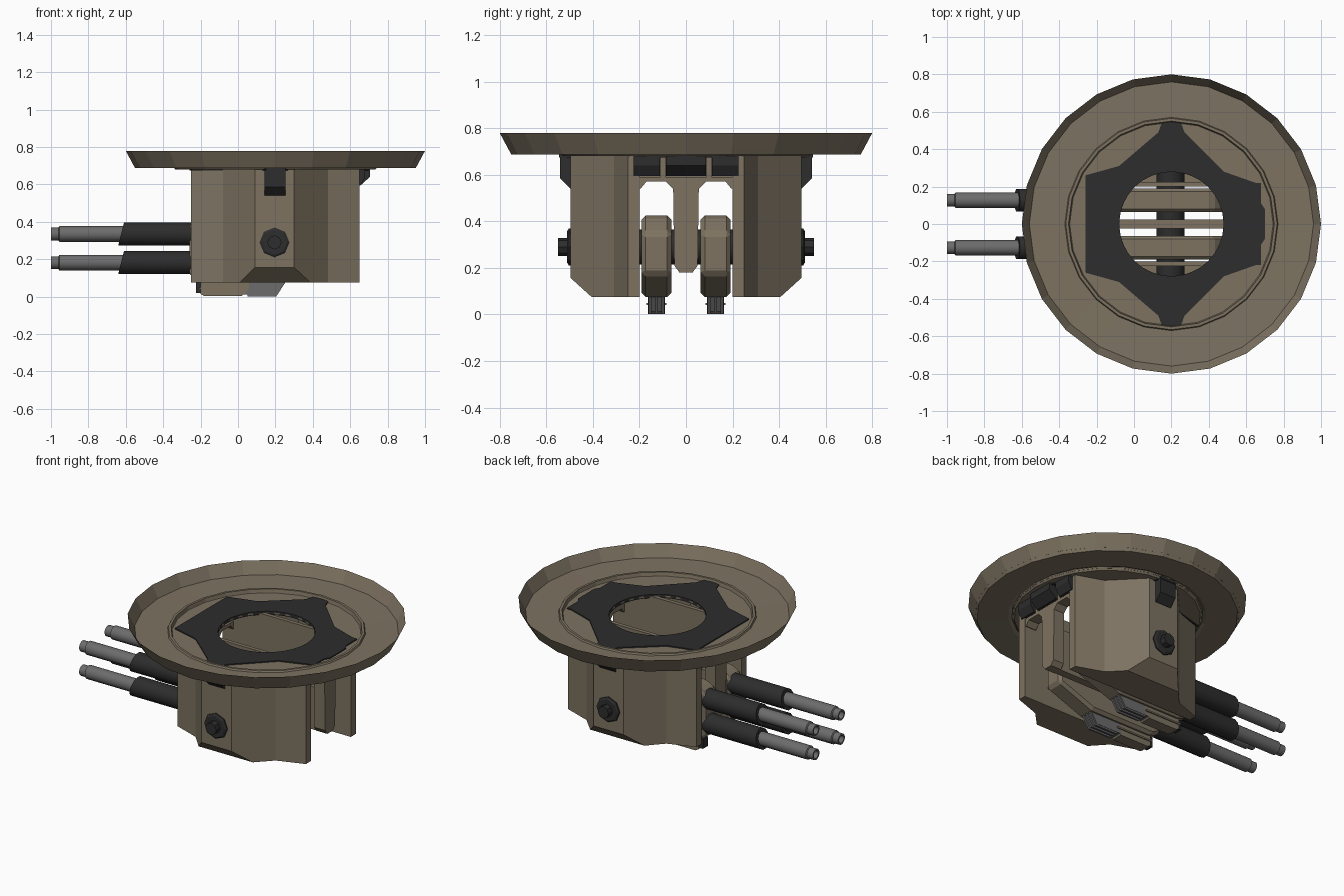
import bpy, bmesh, math
from mathutils import Matrix, Vector

if "Cube" in bpy.data.objects:
    bpy.data.objects.remove(bpy.data.objects["Cube"])

CX = 0.2  # axis of the mounting ring


def material(name, rgb):
    m = bpy.data.materials.new(name)
    m.diffuse_color = (*rgb, 1)
    m.use_nodes = True
    m.node_tree.nodes["Principled BSDF"].inputs["Base Color"].default_value = m.diffuse_color
    return m


BROWN = material("khaki_paint", (0.205, 0.170, 0.120))
DARK = material("black_metal", (0.026, 0.026, 0.027))
STEEL = material("grey_steel", (0.15, 0.15, 0.15))


def finish(bm, name, mat):
    bmesh.ops.remove_doubles(bm, verts=bm.verts, dist=1e-5)
    bmesh.ops.recalc_face_normals(bm, faces=bm.faces)
    me = bpy.data.meshes.new(name)
    bm.to_mesh(me)
    bm.free()
    me.materials.append(mat)
    ob = bpy.data.objects.new(name, me)
    bpy.context.collection.objects.link(ob)
    return ob


def prism(name, pts, lo, hi, axis, mat, cut=None):
    """Extrude a 2D outline along an axis: x -> (y,z), y -> (x,z), z -> (x,y)."""
    put = {"x": lambda a, b, t: (t, a, b), "y": lambda a, b, t: (a, t, b),
           "z": lambda a, b, t: (a, b, t)}[axis]
    bm = bmesh.new()
    rings = [[bm.verts.new(put(a, b, t)) for a, b in pts] for t in (lo, hi)]
    n = len(pts)
    bm.faces.new(rings[0])
    bm.faces.new(rings[1])
    for i in range(n):
        j = (i + 1) % n
        bm.faces.new((rings[0][i], rings[0][j], rings[1][j], rings[1][i]))
    if cut:
        r = bmesh.ops.bisect_plane(bm, geom=bm.verts[:] + bm.edges[:] + bm.faces[:],
                                   plane_co=cut[0], plane_no=cut[1], clear_outer=True)
        bmesh.ops.holes_fill(bm, edges=[e for e in r["geom_cut"] if isinstance(e, bmesh.types.BMEdge)])
    return finish(bm, name, mat)


def lathe(name, profile, sides, matrix, mat, closed=False, turn=0.0):
    """Spin (radius, height) points around local z."""
    bm = bmesh.new()
    rows = [[bm.verts.new(matrix @ Vector((r * math.cos(turn + math.tau * k / sides),
                                           r * math.sin(turn + math.tau * k / sides), h)))
             for k in range(sides)] for r, h in profile]
    for i in range(len(rows) if closed else len(rows) - 1):
        a, b = rows[i], rows[(i + 1) % len(rows)]
        for k in range(sides):
            j = (k + 1) % sides
            bm.faces.new((a[k], a[j], b[j], b[k]))
    if not closed:
        bm.faces.new(rows[0])
        bm.faces.new(rows[-1])
    return finish(bm, name, mat)


def subtract(ob, cutter):
    mod = ob.modifiers.new("cut", "BOOLEAN")
    mod.operation, mod.object, mod.solver = "DIFFERENCE", cutter, "EXACT"
    cutter.hide_render = True
    cutter.hide_viewport = True


# Dished mounting ring with a shallow step around the plate
ring = lathe("mounting_ring", [(0.8, 0.78), (0.76, 0.705), (0.57, 0.702), (0.565, 0.712), (0.55, 0.712),
                               (0.545, 0.69), (0.28, 0.69), (0.28, 0.68), (0.535, 0.68),
                               (0.55, 0.697), (0.57, 0.688), (0.75, 0.687)],
             24, Matrix.Translation((CX, 0, 0)), BROWN, closed=True)

# Dark star-shaped plate with a round opening
half = [(0.65, 0.22), (0.48, 0.28), (0.27, 0.49), (0.25, 0.545), (0.15, 0.545), (0.13, 0.49),
        (-0.08, 0.31), (-0.26, 0.26)]
star = [(0.70, -0.08), (0.70, 0.08), (0.68, 0.11), (0.68, 0.22)] + half
star += [(x, -y) for x, y in reversed(half)] + [(0.68, -0.22), (0.68, -0.11)]
plate = prism("top_plate", star, 0.675, 0.697, "z", DARK)
hole = lathe("plate_hole_cutter", [(0.279, 0.6), (0.279, 0.8)], 32,
             Matrix.Translation((CX, 0, 0)), DARK)
subtract(plate, hole)

# Clips at the +x end of the plate
for y0, y1, x1 in ((-0.225, -0.112, 0.68), (-0.085, 0.085, 0.705), (0.112, 0.225, 0.68)):
    prism("end_clip", [(0.60, 0.68), (x1, 0.68), (x1, 0.64), (0.655, 0.595), (0.60, 0.595)],
          y0, y1, "y", DARK)

# Frames closing both ends of the body, one central post and two arched slots
arch = [(0.21, 0.59), (0.21, 0.54), (0.195, 0.54), (0.17, 0.57), (0.085, 0.57), (0.055, 0.54),
        (0.05, 0.21), (0.028, 0.18)]
frame = arch + [(-y, z) for y, z in reversed(arch)]
for x0, x1 in ((-0.245, -0.17), (0.57, 0.645)):
    prism("end_frame", frame, x0, x1, "x", BROWN)
    for s in (-1, 1):
        prism("frame_rib", [(s * 0.088, 0.58), (s * 0.109, 0.58), (s * 0.109, 0.685), (s * 0.088, 0.685)],
              x0, x1, "x", BROWN)
prism("back_header", [(-0.21, 0.58), (0.21, 0.58), (0.21, 0.685), (-0.21, 0.685)],
      -0.245, -0.2, "x", BROWN)
prism("front_header", [(-0.21, 0.58), (0.21, 0.58), (0.21, 0.685), (-0.21, 0.685)],
      0.57, 0.625, "x", BROWN)
prism("centre_wall", [(-0.025, 0.18), (0.025, 0.18), (0.025, 0.45), (-0.025, 0.45)],
      -0.2, 0.6, "x", BROWN)

for s in (-1, 1):
    # Faceted side pod with a sloped lower corner and a hollow inside
    outline = [(-0.25, 0.2), (0.65, 0.2), (0.65, 0.25), (0.48, 0.31), (0.3, 0.495), (0.09, 0.495),
               (-0.08, 0.31), (-0.25, 0.25)]
    pod = prism("side_pod", [(x, s * y) for x, y in outline], 0.075, 0.688, "z", BROWN,
                cut=((0, s * 0.405, 0.075), (0, s * 0.65, -0.72)))
    pocket = [(-0.06, 0.225), (0.46, 0.225), (0.46, 0.28), (0.29, 0.46), (0.1, 0.46), (-0.06, 0.28)]
    subtract(pod, prism("pod_pocket_cutter", [(x, s * y) for x, y in pocket], 0.2, 0.75, "z", BROWN))

    # Side bracket under the ring
    prism("side_bracket", [(s * 0.47, 0.685), (s * 0.54, 0.685), (s * 0.54, 0.585),
                           (s * 0.497, 0.54), (s * 0.47, 0.54)], 0.142, 0.255, "x", DARK)

    # Pivot cap: octagonal flange and hub
    cap = Matrix.Translation((0.195, 0, 0.29)) @ Matrix.Rotation(-s * math.pi / 2, 4, "X")
    lathe("pivot_cap", [(0.08, 0.48), (0.08, 0.503), (0.068, 0.51), (0.038, 0.51), (0.038, 0.55)],
          8, cap, DARK)

    # Gun housing with chamfered edges
    y = s * 0.127
    side = [(-0.26, 0.11), (-0.2, 0.075), (0.25, 0.075), (0.5, 0.17), (0.5, 0.35), (0.42, 0.425),
            (-0.2, 0.425), (-0.26, 0.39)]
    gun = prism("gun_housing", side, y - 0.064, y + 0.064, "y", BROWN)
    bev = gun.modifiers.new("bevel", "BEVEL")
    bev.width, bev.segments = 0.018, 1

    # Under-slung box with a grey sloped chute behind it
    prism("under_box", [(-0.2, 0.015), (-0.18, 0.003), (0.02, 0.003), (0.06, 0.04), (0.06, 0.09), (-0.2, 0.09)],
          y - 0.036, y + 0.036, "y", BROWN)
    prism("under_box_lip", [(-0.21, 0.04), (0.05, 0.04), (0.05, 0.05), (-0.21, 0.05)],
          y - 0.043, y + 0.043, "y", BROWN)
    prism("box_latch", [(-0.225, 0.02), (-0.198, 0.02), (-0.198, 0.08), (-0.225, 0.08)],
          y - 0.025, y + 0.025, "y", DARK)
    prism("chute", [(0.02, 0.012), (0.2, 0.012), (0.25, 0.09), (0.02, 0.09)],
          y - 0.036, y + 0.036, "y", STEEL)
    for d in (-0.028, 0, 0.028):
        prism("chute_rib", [(0.05, 0.002), (0.205, 0.002), (0.262, 0.09), (0.05, 0.09)],
              y + d - 0.006, y + d + 0.006, "y", STEEL)

    # Two stacked barrels: dark sleeve with slanted mouth, grey tube with hollow muzzle
    for z in (0.182, 0.335):
        along = Matrix.Translation((0, y, z)) @ Matrix.Rotation(-math.pi / 2, 4, "Y")
        sleeve = lathe("barrel_sleeve", [(0.063, 0.2), (0.063, 0.625)], 12, along, DARK, turn=math.pi / 12)
        for v in sleeve.data.vertices:
            if v.co.x < -0.5:
                v.co.x += (v.co.z - z) * 0.25
        tube = lathe("barrel_tube", [(0.042, 0.5), (0.042, 0.955), (0.034, 0.96), (0.034, 1.0),
                                     (0.024, 1.0), (0.024, 0.94)], 14, along, STEEL)

# Axle through both guns
lathe("axle", [(0.075, -0.46), (0.075, 0.46)], 16,
      Matrix.Translation((0.195, 0, 0.29)) @ Matrix.Rotation(math.pi / 2, 4, "X"), DARK)

# Smooth the round parts only
bpy.ops.object.select_all(action="DESELECT")
for ob in bpy.context.collection.objects:
    if ob.name.startswith(("barrel", "axle")):
        ob.select_set(True)
        bpy.context.view_layer.objects.active = ob
bpy.ops.object.shade_smooth_by_angle(angle=math.radians(35))
